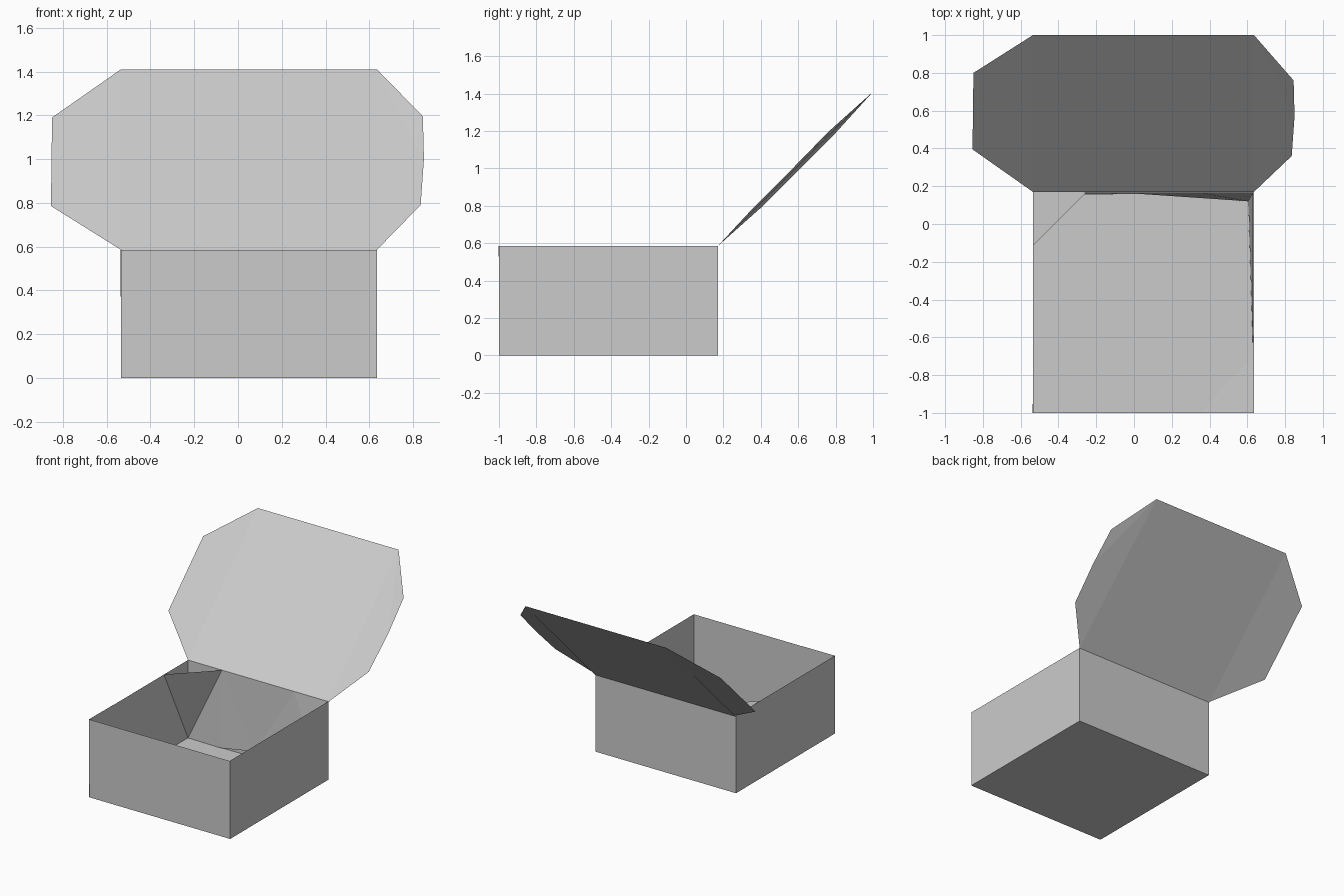
import bpy, bmesh
from mathutils import Vector

if "Cube" in bpy.data.objects:
    bpy.data.objects.remove(bpy.data.objects["Cube"])

L, R, F, B, H = -0.535, 0.635, -1.0, 0.17, 0.585   # box extents
FOLD = 0.285                                       # length of the corner folds
GAP = 0.004                                        # spacing of paper layers


def sheet(name, *polys):
    """Thin paper part made from flat polygons; shared corners are welded."""
    bm = bmesh.new()
    for poly in polys:
        bm.faces.new([bm.verts.new(p) for p in poly])
    bmesh.ops.remove_doubles(bm, verts=bm.verts, dist=1e-4)
    me = bpy.data.meshes.new(name)
    bm.to_mesh(me)
    bm.free()
    ob = bpy.data.objects.new(name, me)
    bpy.context.collection.objects.link(ob)
    return ob


# Open box: floor and four walls
corners = [(L, F), (R, F), (R, B), (L, B)]
floor = [(x, y, 0) for x, y in corners]
walls = []
for i in range(4):
    (x0, y0), (x1, y1) = corners[i], corners[(i + 1) % 4]
    walls.append([(x0, y0, 0), (x1, y1, 0), (x1, y1, H), (x0, y0, H)])
sheet("box", floor, *walls)


# Folded triangles lying on the outside of the front left corner
sheet("front_left_fold",
      [(L, F - GAP * .5, 0), (L + FOLD, F - GAP * .5, H), (L, F - GAP, H)],
      [(L - GAP * .5, F, 0), (L - GAP, F, H), (L - GAP * .5, F + FOLD, H)])

# Open pocket across the back left corner
sheet("back_left_gusset",
      [(L, B, 0), (L, B - FOLD, H), (L + FOLD, B, H)])

# Triangle folded onto the floor at the front right corner
sheet("floor_fold",
      [(R - FOLD, F, GAP), (R, F, 0.01), (R, F + 0.3, GAP)])

# Loose inner layers leaning off the back and right walls
toe = (R - 0.03, B - 0.05, 0.03)
sheet("inner_lining",
      [(L, B, 0), (L + FOLD, B - .015, 0.005), (L + FOLD, B - GAP, H)],
      [(L + FOLD, B - .015, 0.005), (0.02, B - .01, 0.05), (L + FOLD, B - GAP, H)],
      [(0.02, B - .01, 0.05), (R - FOLD, B - GAP, H), (L + FOLD, B - GAP, H)],
      [(0.02, B - .01, 0.05), toe, (R - FOLD, B - GAP, H)],
      [toe, (R - GAP, B - GAP, H), (R - FOLD, B - GAP, H)],
      [toe, (R - GAP, F + 0.3, 0.005), (R - GAP, B - GAP, H)],
      [(R - GAP, F + 0.3, 0.005), (R - GAP, F, H), (R - GAP, B - GAP, H)])

# Raised lid panel, hinged on the back edge
TY, TZ = 1.0, 1.41
sheet("lid_panel", [(L, B, H), (R, B, H), (R, TY, TZ), (L, TY, TZ)])

# Side flaps of the lid, bent slightly off the panel
sheet("lid_right_flap",
      [(R, B, H), (0.835, 0.36, 0.79), (0.85, 0.57, 1.0)],
      [(R, B, H), (0.85, 0.57, 1.0), (R, TY, TZ)],
      [(0.85, 0.57, 1.0), (0.845, 0.76, 1.195), (R, TY, TZ)])
sheet("lid_left_flap",
      [(L, B, H), (L, TY, TZ), (-0.85, 0.80, 1.19), (-0.855, 0.395, 0.785)])

# Second paper layer behind the lid
off = Vector((0, 0.7, -0.7)) * 0.008
sheet("lid_backing",
      [Vector(p) + off for p in
       [(L, B, H), (R, B, H), (R, TY - .01, TZ), (L, TY - .01, TZ)]])
